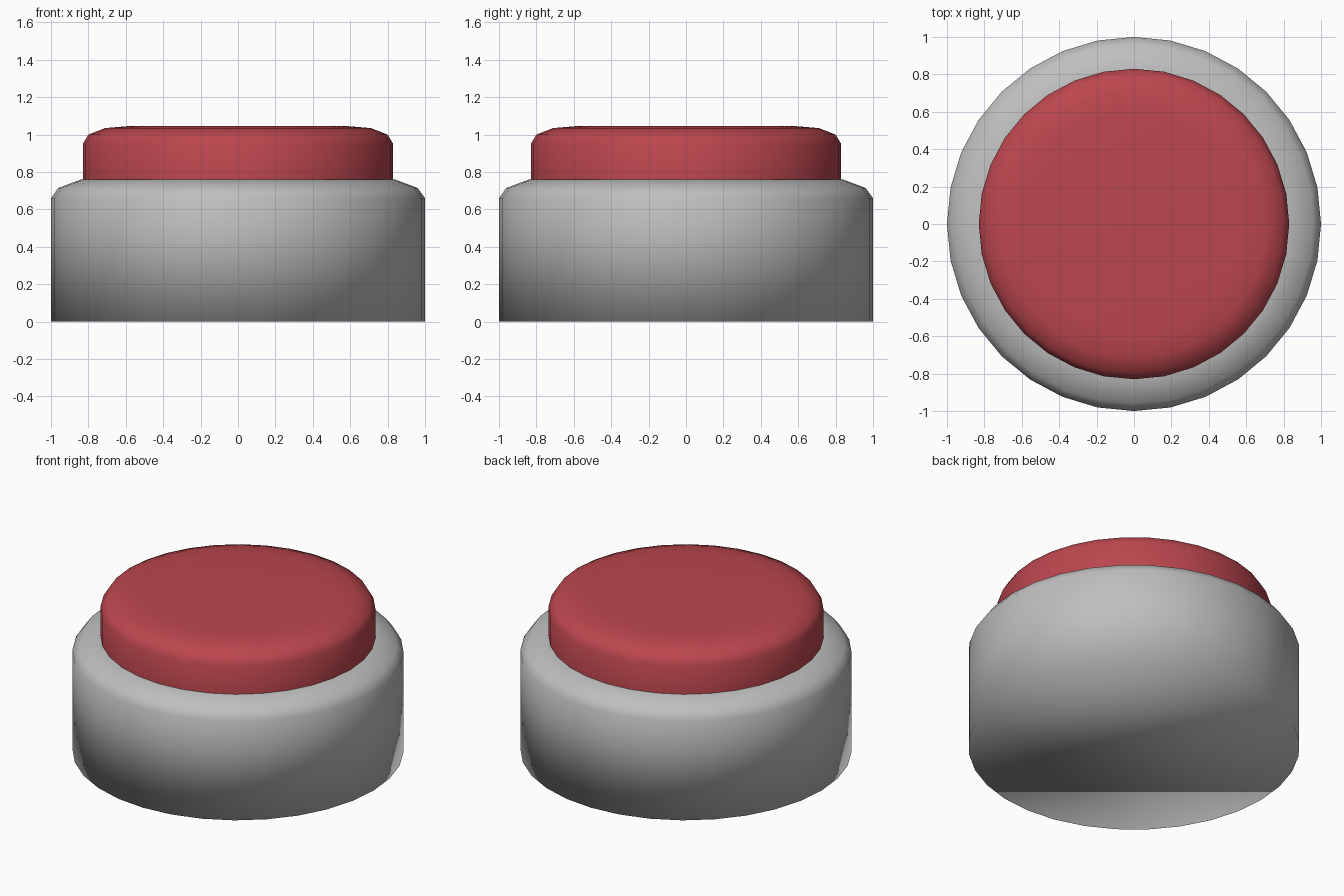
import bpy
import math

SEGMENTS = 32

default = bpy.data.objects.get("Cube")
if default:
    bpy.data.objects.remove(default, do_unlink=True)


def make_material(name, rgb):
    mat = bpy.data.materials.new(name)
    mat.use_nodes = True
    mat.diffuse_color = (*rgb, 1)
    mat.node_tree.nodes["Principled BSDF"].inputs["Base Color"].default_value = (*rgb, 1)
    return mat


def turned_solid(name, profile, mat):
    """Spin a (radius, height) profile about z and cap both ends."""
    verts, faces = [], []
    for radius, height in profile:
        for i in range(SEGMENTS):
            a = math.tau * i / SEGMENTS
            verts.append((radius * math.cos(a), radius * math.sin(a), height))
    for ring in range(len(profile) - 1):
        low, high = ring * SEGMENTS, (ring + 1) * SEGMENTS
        for i in range(SEGMENTS):
            j = (i + 1) % SEGMENTS
            faces.append((low + i, low + j, high + j, high + i))
    faces.append(tuple(reversed(range(SEGMENTS))))
    faces.append(tuple(range(len(verts) - SEGMENTS, len(verts))))
    mesh = bpy.data.meshes.new(name)
    mesh.from_pydata(verts, [], faces)
    mesh.materials.append(mat)
    obj = bpy.data.objects.new(name, mesh)
    bpy.context.collection.objects.link(obj)
    bpy.ops.object.select_all(action="DESELECT")
    obj.select_set(True)
    bpy.context.view_layer.objects.active = obj
    return obj


grey = make_material("housing grey", (0.52, 0.52, 0.52))
red = make_material("button red", (0.50, 0.062, 0.076))

# Housing: one soft form, smooth right round its base
turned_solid("housing", [(1, 0), (1, 0.66), (0.96, 0.715), (0.84, 0.76)], grey)
bpy.ops.object.shade_smooth()

# Push button: rounded rim, sunk slightly into the housing
turned_solid("push_button", [(0.83, 0.73), (0.83, 0.95), (0.80, 1.0),
                             (0.71, 1.035), (0.59, 1.045)], red)
bpy.ops.object.shade_smooth_by_angle(angle=math.radians(60))
